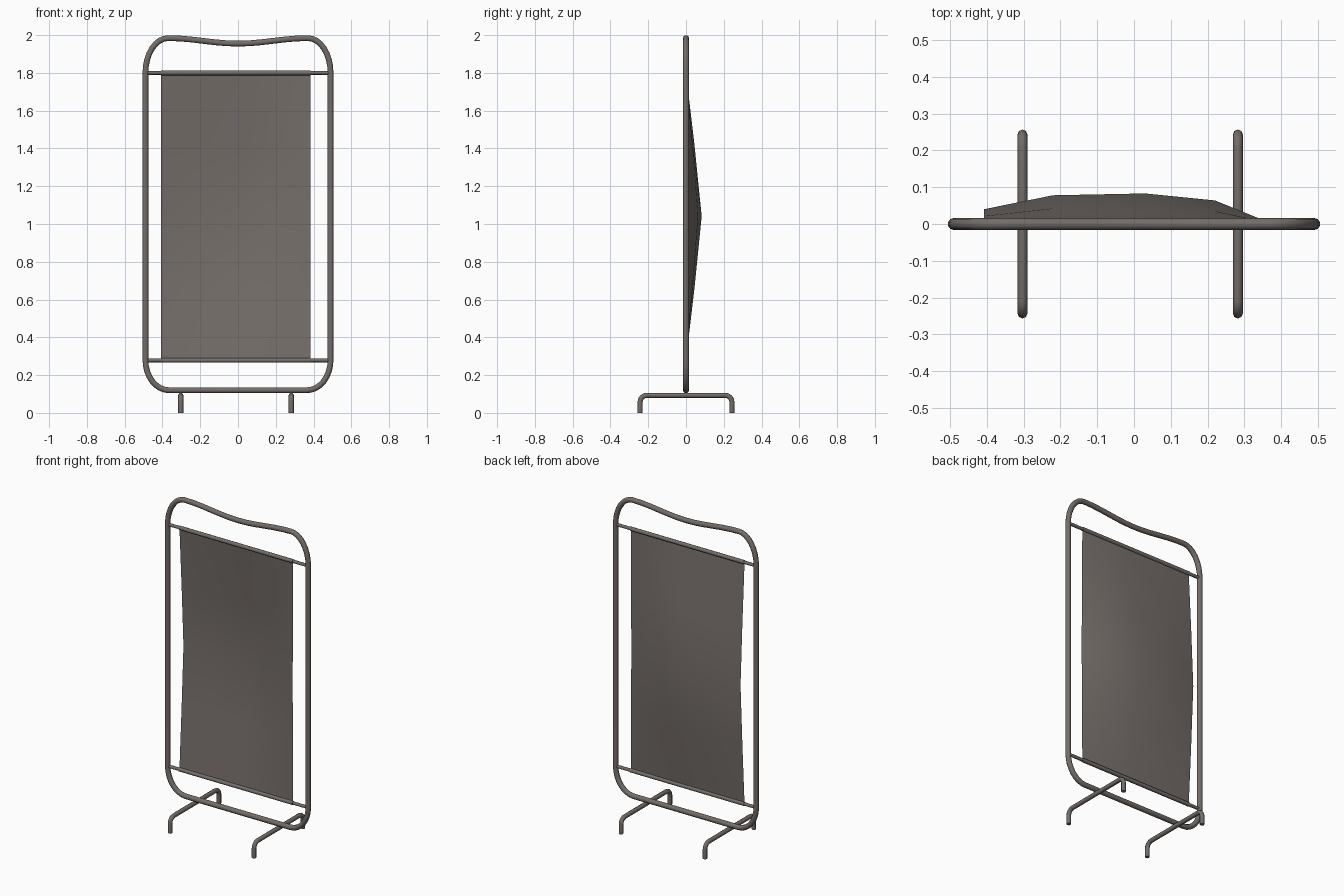
import bpy, bmesh, math

if "Cube" in bpy.data.objects:
    bpy.data.objects.remove(bpy.data.objects["Cube"])

metal = bpy.data.materials.new("dark bronze metal")
metal.diffuse_color = (0.175, 0.153, 0.141, 1)
metal.use_nodes = True
metal.node_tree.nodes["Principled BSDF"].inputs["Base Color"].default_value = metal.diffuse_color
fabric = bpy.data.materials.new("taupe fabric")
fabric.diffuse_color = (0.18, 0.157, 0.145, 1)
fabric.use_nodes = True
fabric.node_tree.nodes["Principled BSDF"].inputs["Base Color"].default_value = fabric.diffuse_color


def tube(name, pts, radius, closed=False, mat=metal, res=2):
    """Round tube following a list of points, turned into a mesh."""
    cu = bpy.data.curves.new(name, 'CURVE')
    cu.dimensions = '3D'
    cu.bevel_depth = radius
    cu.bevel_resolution = res
    cu.use_fill_caps = not closed
    sp = cu.splines.new('POLY')
    sp.points.add(len(pts) - 1)
    for p, co in zip(sp.points, pts):
        p.co = (*co, 1)
    sp.use_cyclic_u = closed
    ob = bpy.data.objects.new(name, cu)
    bpy.context.collection.objects.link(ob)
    cu.materials.append(mat)
    bpy.ops.object.select_all(action='DESELECT')
    ob.select_set(True)
    bpy.context.view_layer.objects.active = ob
    bpy.ops.object.convert(target='MESH')
    bpy.ops.object.shade_smooth_by_angle(angle=math.radians(50))
    return bpy.context.object


def arc(cx, cz, rx, rz, a0, a1, n=8):
    """Elliptical arc as 2D points, angles in degrees."""
    out = []
    for i in range(n + 1):
        a = math.radians(a0 + (a1 - a0) * i / n)
        out.append((cx + rx * math.cos(a), cz + rz * math.sin(a)))
    return out


# outer frame loop: rounded corners and a dipped top
loop = arc(0.365, 0.28, 0.125, 0.16, -90, 0)
loop += arc(0.37, 1.80, 0.12, 0.184, 0, 90)
for i in range(1, 12):
    x = 0.37 - 0.74 * i / 12
    loop.append((x, 1.955 + 0.029 * (1 - math.cos(math.pi * x / 0.37)) / 2))
loop += arc(-0.37, 1.80, 0.12, 0.184, 90, 180)
loop += arc(-0.365, 0.28, 0.125, 0.16, 180, 270)
tube("outer_frame", [(x, 0, z) for x, z in loop], 0.016, closed=True, res=3)

# cross rails with the fabric hem wrapped around them
for label, z in (("top", 1.80), ("bottom", 0.278)):
    tube(label + "_rail", [(-0.49, 0, z), (0.49, 0, z)], 0.01)
    tube(label + "_hem", [(-0.408, 0, z), (0.385, 0, z)], 0.0125, mat=fabric)

# feet: upside-down U tubes
side = arc(0.208, 0.058, 0.035, 0.035, 0, 90, 4)
path = [(0.243, 0)] + side
path += [(-y, z) for y, z in reversed(path)]
for label, x in (("left", -0.303), ("right", 0.282)):
    tube(label + "_foot", [(x, y, z) for y, z in path], 0.0135)

# fabric panel, billowing towards the back
columns = [(-0.408, 0.04), (-0.22, 0.078), (0.03, 0.083), (0.22, 0.064), (0.385, -0.006)]
rows = [(0.278, 0), (0.66, 0.54), (1.04, 1), (1.42, 0.54), (1.80, 0)]
bm = bmesh.new()
grid = [[bm.verts.new((x, y * f, z)) for x, y in columns] for z, f in rows]
for a, b in zip(grid, grid[1:]):
    for i in range(len(columns) - 1):
        bm.faces.new((a[i], a[i + 1], b[i + 1], b[i])).smooth = True
me = bpy.data.meshes.new("fabric_panel")
bm.to_mesh(me)
bm.free()
me.materials.append(fabric)
bpy.context.collection.objects.link(bpy.data.objects.new("fabric_panel", me))
